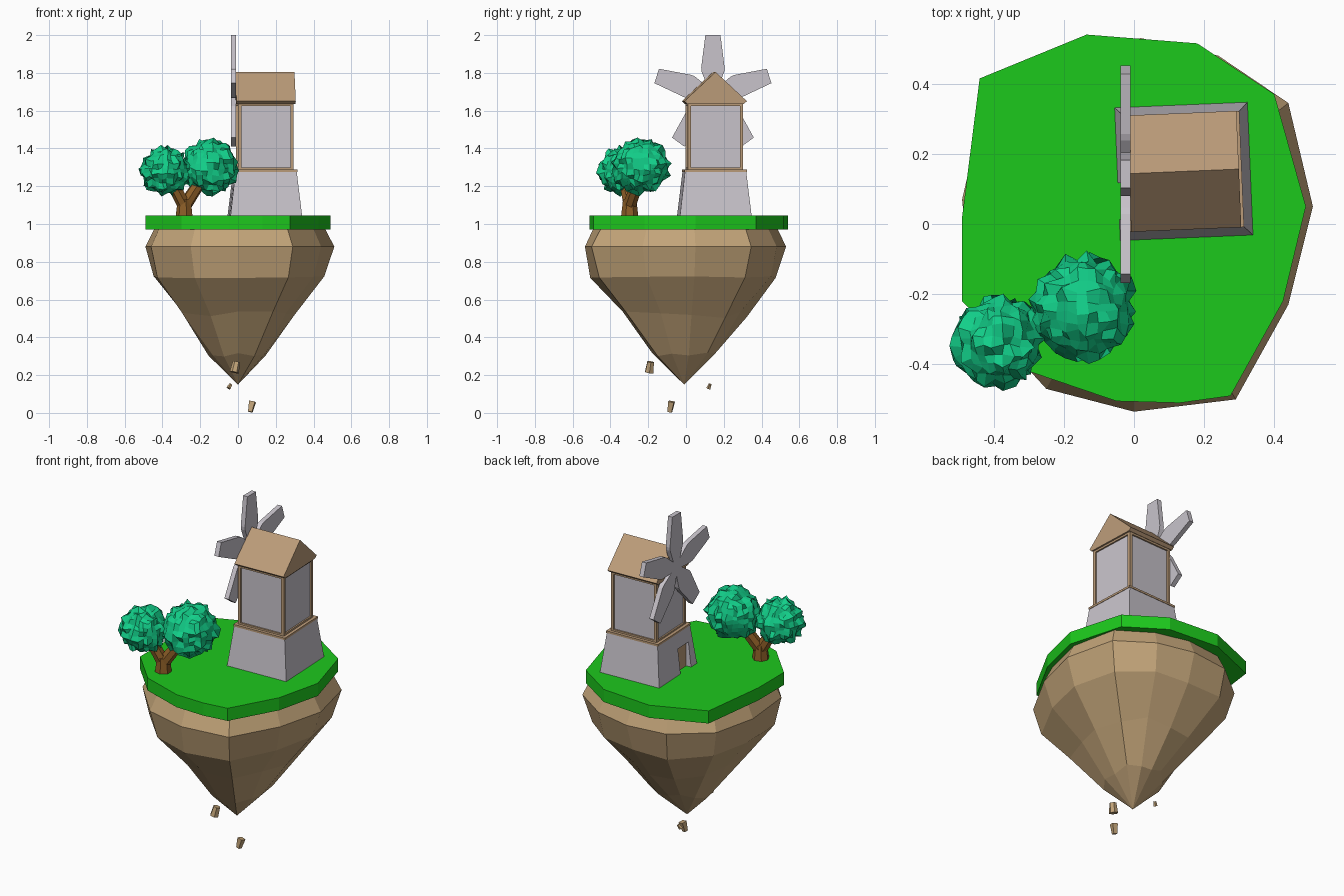
import bpy, bmesh, random
from math import sin, cos, pi, radians
from mathutils import Matrix, Vector

if "Cube" in bpy.data.objects:
    bpy.data.objects.remove(bpy.data.objects["Cube"])

random.seed(4)


def material(name, r, g, b):
    m = bpy.data.materials.new(name)
    m.diffuse_color = (r, g, b, 1)
    m.use_nodes = True
    m.node_tree.nodes["Principled BSDF"].inputs["Base Color"].default_value = m.diffuse_color
    return m


GRASS = material("grass", .012, .58, .012)
ROCK = material("rock", .54, .37, .19)
WOOD = material("wood", .50, .33, .19)
STONE = material("stone", .58, .55, .60)
BARK = material("bark", .26, .11, .02)
LEAF = material("leaf", .006, .62, .25)


def finish(name, bm, mat, M=None):
    if M:
        bm.transform(M)
    bmesh.ops.recalc_face_normals(bm, faces=bm.faces[:])
    me = bpy.data.meshes.new(name)
    bm.to_mesh(me)
    bm.free()
    if mat:
        me.materials.append(mat)
    ob = bpy.data.objects.new(name, me)
    bpy.context.collection.objects.link(ob)
    return ob


def loft(name, rings, mat, M=None):
    """Skin a stack of equal-length rings and cap both ends."""
    bm = bmesh.new()
    rows = [[bm.verts.new(p) for p in ring] for ring in rings]
    n = len(rows[0])
    for a, b in zip(rows, rows[1:]):
        for i in range(n):
            j = (i + 1) % n
            bm.faces.new((a[i], a[j], b[j], b[i]))
    bm.faces.new(rows[0])
    bm.faces.new(rows[-1])
    bmesh.ops.remove_doubles(bm, verts=bm.verts[:], dist=1e-5)
    return finish(name, bm, mat, M)


def prism_z(name, pts, z0, z1, mat):
    return loft(name, [[(x, y, z) for x, y in pts] for z in (z0, z1)], mat)


def prism_x(name, pts, x0, x1, mat, M=None):
    return loft(name, [[(x, y, z) for y, z in pts] for x in (x0, x1)], mat, M)


def box(name, x0, x1, y0, y1, z0, z1, mat, M=None):
    return prism_x(name, [(y0, z0), (y1, z0), (y1, z1), (y0, z1)], x0, x1, mat, M)


def limb(name, p, q, r0, r1, mat, n=7):
    p, q = Vector(p), Vector(q)
    R = (q - p).to_track_quat('Z', 'Y')
    ring = lambda c, r: [c + R @ Vector((r * cos(2 * pi * i / n), r * sin(2 * pi * i / n), 0))
                         for i in range(n)]
    return loft(name, [ring(p, r0), ring(q, r1)], mat)


# Grass plateau
prism_z("grass_top", [(-.135, .54), (.18, .515), (.40, .37), (.49, .05), (.425, -.22),
                      (.275, -.49), (.13, -.51), (-.05, -.505), (-.30, -.42),
                      (-.49, -.22), (-.49, .02), (-.44, .415)], .97, 1.045, GRASS)

# Floating rock: twelve-sided rings shrinking to a point
rim = [(.51, .05), (.44, -.23), (.29, -.50), (0, -.535), (-.25, -.47), (-.46, -.24),
       (-.49, .07), (-.43, .33), (-.22, .50), (.02, .53), (.24, .48), (.44, .345)]
rings = []
for z, s, j in ((.985, .90, .01), (.88, 1, 0), (.72, .92, .03), (.52, .61, .06), (.32, .31, .08)):
    ring = []
    for x, y in rim:
        k = s * (1 + random.uniform(-j, j))
        ring.append((x * k, y * k, z + random.uniform(-j, j) * .3))
    rings.append(ring)
rock = loft("rock", rings, ROCK)
bm = bmesh.new()
bm.from_mesh(rock.data)
bottom = min(bm.faces, key=lambda f: f.calc_center_median().z if len(f.verts) == 12 else 9)
tip = bmesh.ops.poke(bm, faces=[bottom])["verts"][0]
tip.co = (0, -.01, .15)
bmesh.ops.recalc_face_normals(bm, faces=bm.faces[:])
bm.to_mesh(rock.data)
bm.free()

# Falling rock fragments
for i, (c, r, n, top) in enumerate([((-.02, -.195, .215), .033, 6, .8),
                                    ((-.05, .12, .13), .016, 5, .7),
                                    ((.065, -.085, .005), .02, 4, 1.5)]):
    c = Vector(c)
    limb(f"rock_fragment_{i + 1}", c, c + Vector((.012, .008, .055 if n != 5 else .022)),
         r * .75, r * top * .75, ROCK, n)

# Windmill, turned slightly on the island
MILL = Matrix.Translation((.142, .15, 0)) @ Matrix.Rotation(radians(2.4), 4, 'Z')


def square(h, z):
    return [(-h, -h, z), (h, -h, z), (h, h, z), (-h, h, z)]


# Tapered stone base with a recessed doorway on the left
base = loft("stone_base", [square(.19, 1.04), square(.162, 1.278)], STONE, MILL)
cutter = box("doorway_cutter", -.3, -.15, -.13, -.025, 1.0, 1.19, None, MILL)
cutter.hide_render = True
cutter.hide_viewport = True
cut = base.modifiers.new("doorway", 'BOOLEAN')
cut.object = cutter
cut.solver = 'EXACT'
box("door", -.158, -.148, -.128, -.027, 1.045, 1.188, WOOD, MILL)
box("base_trim", -.165, .165, -.165, .165, 1.276, 1.288, WOOD, MILL)

# Tower walls and timber frame
H, T = .147, .018
box("tower_walls", -.138, .138, -.138, .138, 1.28, 1.64, STONE, MILL)
for sx in (-1, 1):
    for sy in (-1, 1):
        x, y = sorted((sx * H, sx * (H - T))), sorted((sy * H, sy * (H - T)))
        box("corner_post", *x, *y, 1.285, 1.64, WOOD, MILL)
for z0, z1 in ((1.285, 1.298), (1.625, 1.642)):
    for s in (-1, 1):
        e = sorted((s * H, s * (H - T)))
        box("beam_side", *e, -H, H, z0, z1, WOOD, MILL)
        box("beam_front_back", -H, H, *e, z0, z1, WOOD, MILL)

# Gabled roof
prism_x("roof", [(-.15, 1.636), (.15, 1.636), (.166, 1.65), (0, 1.805), (-.166, 1.65)],
        -.157, .157, WOOD, MILL)

# Five sails around a hub
blade = [(-.018, .01), (-.06, .12), (-.062, .14), (-.04, .313),
         (.04, .313), (.062, .14), (.06, .12), (.018, .01)]
for i in range(5):
    a = 2 * pi * i / 5
    pts = [(.1425 + u * cos(a) - v * sin(a), 1.687 + u * sin(a) + v * cos(a)) for u, v in blade]
    prism_x(f"sail_{i + 1}", pts, -.038, -.010, STONE)
limb("sail_hub", (-.038, .1425, 1.687), (.02, .1425, 1.687), .028, .028, STONE, 10)

# Tree trunk with two limbs
limb("trunk", (-.283, -.298, 1.04), (-.283, -.298, 1.13), .047, .036, BARK)
limb("left_limb", (-.285, -.298, 1.10), (-.36, -.325, 1.24), .036, .032, BARK)
limb("right_limb", (-.28, -.298, 1.10), (-.19, -.25, 1.24), .036, .032, BARK)


# Spiky foliage: cube spheres with jittered vertices
def foliage(name, c, r):
    bm = bmesh.new()
    bmesh.ops.create_cube(bm, size=2)
    bmesh.ops.subdivide_edges(bm, edges=bm.edges[:], cuts=6, use_grid_fill=True)
    for v in bm.verts:
        d = Vector([sin(t * pi / 4) / cos(t * pi / 4) for t in v.co]).normalized()
        d += Vector([random.uniform(-.05, .05) for _ in range(3)])
        v.co = d.normalized() * r * (.84 + .22 * random.random() ** 2)
    finish(name, bm, LEAF, Matrix.Translation(c))


foliage("foliage_left", (-.385, -.335, 1.28), .135)
foliage("foliage_right", (-.148, -.237, 1.305), .157)
